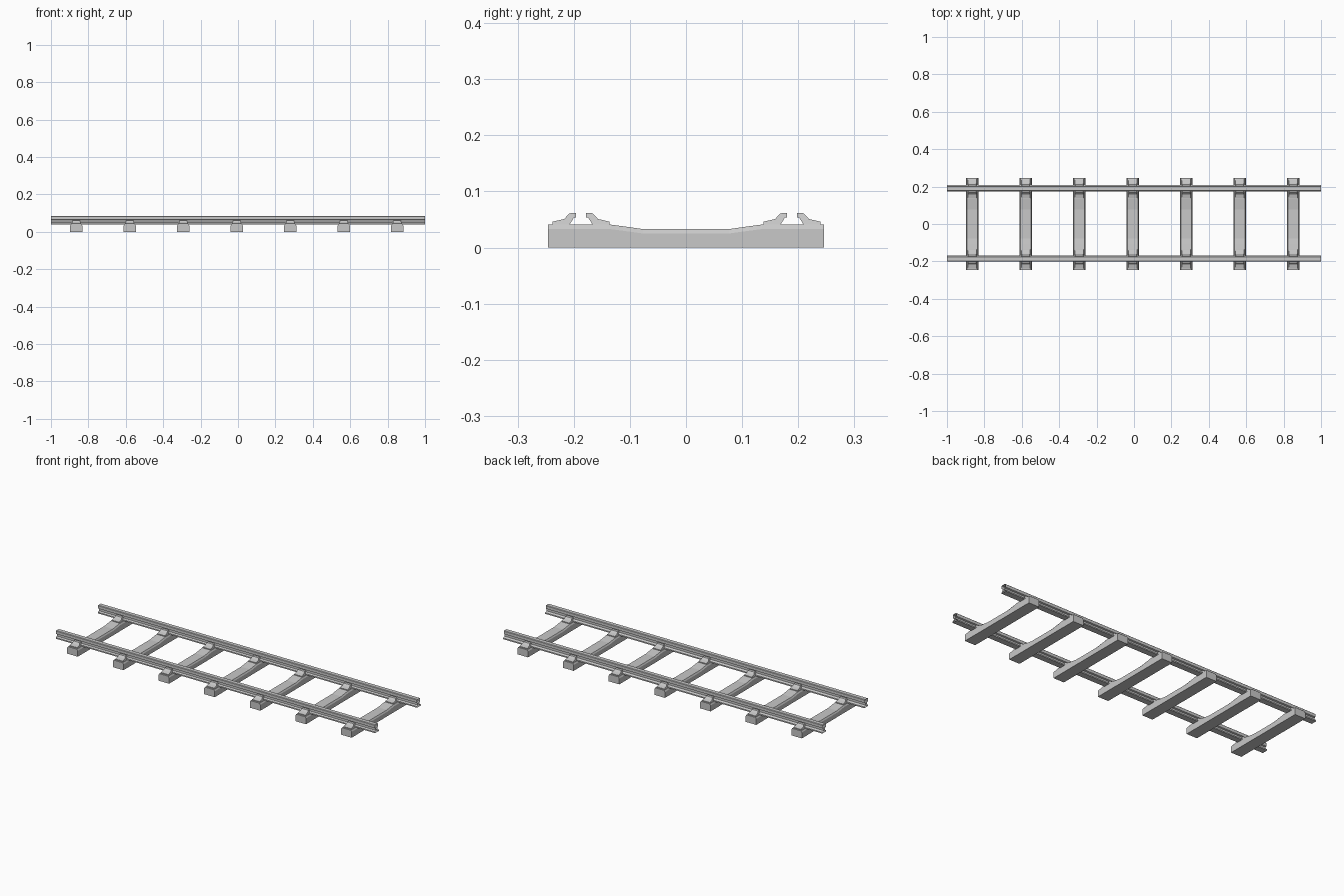
import bpy
import bmesh

cube = bpy.data.objects.get("Cube")
if cube:
    bpy.data.objects.remove(cube, do_unlink=True)

# Single weathered grey for the whole track
grey = bpy.data.materials.new("track_grey")
grey.use_nodes = True
colour = (0.58, 0.58, 0.58, 1)
grey.diffuse_color = colour
grey.node_tree.nodes["Principled BSDF"].inputs["Base Color"].default_value = colour


def loft(name, rings, capped=True):
    """Join closed rings of points into a flat-shaded tube."""
    bm = bmesh.new()
    loops = [[bm.verts.new(p) for p in ring] for ring in rings]
    n = len(loops[0])
    for a, b in zip(loops, loops[1:]):
        for i in range(n):
            j = (i + 1) % n
            bm.faces.new((a[i], a[j], b[j], b[i]))
    if capped:
        bm.faces.new(loops[0])
        bm.faces.new(loops[-1])
    bmesh.ops.recalc_face_normals(bm, faces=bm.faces)
    mesh = bpy.data.meshes.new(name)
    bm.to_mesh(mesh)
    bm.free()
    mesh.materials.append(grey)
    obj = bpy.data.objects.new(name, mesh)
    bpy.context.collection.objects.link(obj)
    return obj


def instance(source, name, x):
    obj = bpy.data.objects.new(name, source.data)
    obj.location.x = x
    bpy.context.collection.objects.link(obj)


# Sleeper: chamfered block with a shallow dip in the middle
def sleeper_ring(y, top):
    half, chamfer = 0.033, 0.005
    return [(-half, y, 0), (half, y, 0), (half, y, top - 0.008),
            (half - chamfer, y, top), (chamfer - half, y, top),
            (-half, y, top - 0.008)]


stations = [(-0.246, 0.041), (-0.135, 0.041), (-0.105, 0.037), (-0.077, 0.033),
            (0.077, 0.033), (0.105, 0.037), (0.135, 0.041), (0.246, 0.041)]
sleeper = loft("sleeper_1", [sleeper_ring(y, top) for y, top in stations])

# Clip: bent plate with (distance from rail centre, height)
clip_profile = [(0.051, 0.040), (0.051, 0.046), (0.030, 0.051), (0.021, 0.061),
                (0.009, 0.062), (0.009, 0.054), (0.013, 0.053), (0.021, 0.040)]


def clip_ring(centre, side, x_sign):
    return [(x_sign * (0.026 - 0.3 * (z - 0.04)), centre + side * d, z)
            for d, z in clip_profile]


rail_centres = {"front": -0.187, "back": 0.189}
clips = []
for end, centre in rail_centres.items():
    for label, side in (("low", -1), ("high", 1)):
        clips.append(loft(f"{end}_{label}_clip_1",
                          [clip_ring(centre, side, s) for s in (-1, 1)]))

# Repeat sleepers and clips along the track
first_x, spacing = -0.865, 0.286
for part in [sleeper] + clips:
    part.location.x = first_x
    for i in range(1, 7):
        instance(part, part.name.replace("_1", f"_{i + 1}"), first_x + i * spacing)

# Rails: open-ended section with foot, web and head
rail_profile = [(-0.0145, 0.040), (0.019, 0.040), (0.019, 0.047), (0.006, 0.052),
                (0.006, 0.064), (0.0135, 0.067), (0.0135, 0.083), (0.011, 0.0855),
                (-0.011, 0.0855), (-0.0135, 0.083), (-0.0135, 0.067),
                (-0.006, 0.064), (-0.006, 0.052), (-0.0145, 0.047)]
for end, centre in rail_centres.items():
    loft(f"{end}_rail", [[(x, centre + d, z) for d, z in rail_profile]
                         for x in (-1, 1)], capped=False)
